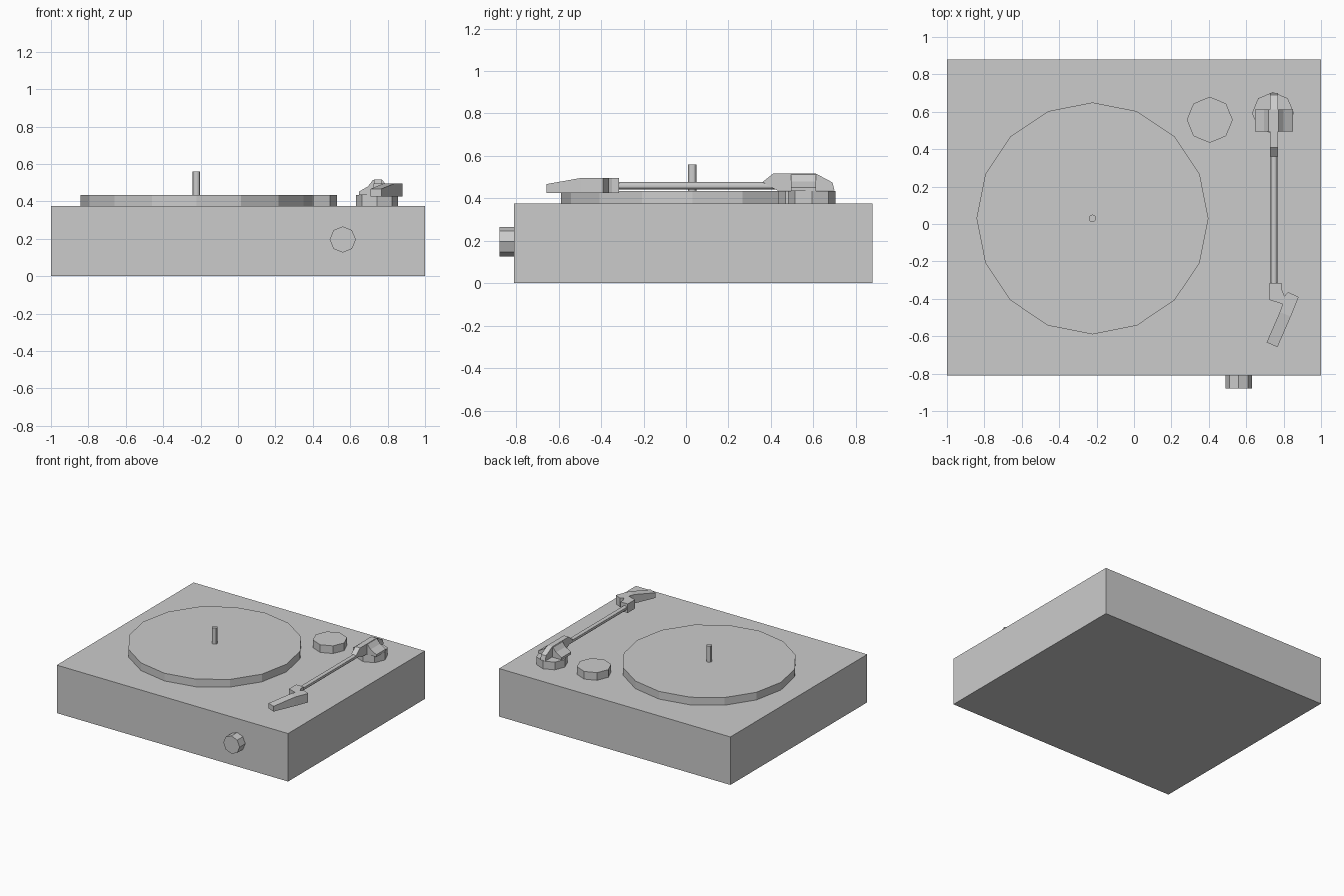
import bpy, bmesh
from math import pi

if "Cube" in bpy.data.objects:
    bpy.data.objects.remove(bpy.data.objects["Cube"])


def finish(name, bm):
    bmesh.ops.recalc_face_normals(bm, faces=bm.faces[:])
    mesh = bpy.data.meshes.new(name)
    bm.to_mesh(mesh)
    bm.free()
    obj = bpy.data.objects.new(name, mesh)
    bpy.context.collection.objects.link(obj)
    return obj


def cylinder(name, sides, radius, depth, loc, rot=(0, 0, 0)):
    bpy.ops.mesh.primitive_cylinder_add(vertices=sides, radius=radius, depth=depth,
                                        location=loc, rotation=rot)
    obj = bpy.context.object
    obj.name = name
    return obj


def disc(name, sides, radius, x, y, z0, z1):
    return cylinder(name, sides, radius, z1 - z0, (x, y, (z0 + z1) / 2))


def prism(name, start, end, split=None):
    """Join two matching outlines; split optionally creases the end cap."""
    bm = bmesh.new()
    a = [bm.verts.new(p) for p in start]
    b = [bm.verts.new(p) for p in end]
    bm.faces.new(a)
    bm.faces.new(b)
    n = len(a)
    for i in range(n):
        j = (i + 1) % n
        bm.faces.new((a[i], a[j], b[j], b[i]))
    if split:
        bmesh.ops.connect_verts(bm, verts=[b[i] for i in split])
    return finish(name, bm)


# Plinth
bpy.ops.mesh.primitive_cube_add(size=1, location=(0, 0.035, 0.1875))
plinth = bpy.context.object
plinth.name = "plinth"
plinth.scale = (2, 1.69, 0.375)

# Platter, spindle, rest disc and tonearm base
TOP = 0.374
disc("platter", 16, 0.62, -0.222, 0.03, TOP, 0.435)
spindle = disc("spindle", 12, 0.02, -0.222, 0.03, 0.43, 0.56)
disc("adapter_disc", 8, 0.123, 0.405, 0.557, TOP, 0.435)
disc("tonearm_base", 8, 0.112, 0.743, 0.593, TOP, 0.435)

# Front knob
cylinder("front_knob", 8, 0.07, 0.072, (0.56, -0.844, 0.196), (pi / 2, 0, 0))

# Arched pivot housing
arch = [(0.646, 0.434), (0.646, 0.452), (0.695, 0.48), (0.72, 0.513),
        (0.772, 0.513), (0.80, 0.48), (0.85, 0.452), (0.85, 0.434)]
prism("pivot_housing", [(x, 0.495, z) for x, z in arch],
      [(x, 0.613, z) for x, z in arch])

# Rear arm block with sloped ends
side = [(0.36, 0.476), (0.41, 0.516), (0.613, 0.516), (0.69, 0.475),
        (0.70, 0.437), (0.43, 0.437)]
prism("arm_block", [(0.727, y, z) for y, z in side],
      [(0.769, y, z) for y, z in side])

# Tonearm tube
tube = cylinder("tonearm_tube", 12, 0.018, 0.80, (0.749, 0.06, 0.459), (pi / 2, 0, 0))

# Angled headshell: x, y and top height; the nose slopes down
head = [(0.725, -0.316, 0.496), (0.789, -0.316, 0.496), (0.789, -0.348, 0.496),
        (0.805, -0.385, 0.496), (0.824, -0.364, 0.496), (0.88, -0.39, 0.496),
        (0.838, -0.495, 0.496), (0.767, -0.658, 0.467), (0.709, -0.633, 0.467),
        (0.780, -0.470, 0.496), (0.794, -0.428, 0.496), (0.725, -0.406, 0.496)]
prism("headshell", [(x, y, 0.426) for x, y, z in head], head, split=(6, 9))

# Smooth the round rods only
for rod in (spindle, tube):
    bpy.ops.object.select_all(action='DESELECT')
    rod.select_set(True)
    bpy.context.view_layer.objects.active = rod
    bpy.ops.object.shade_smooth_by_angle()
